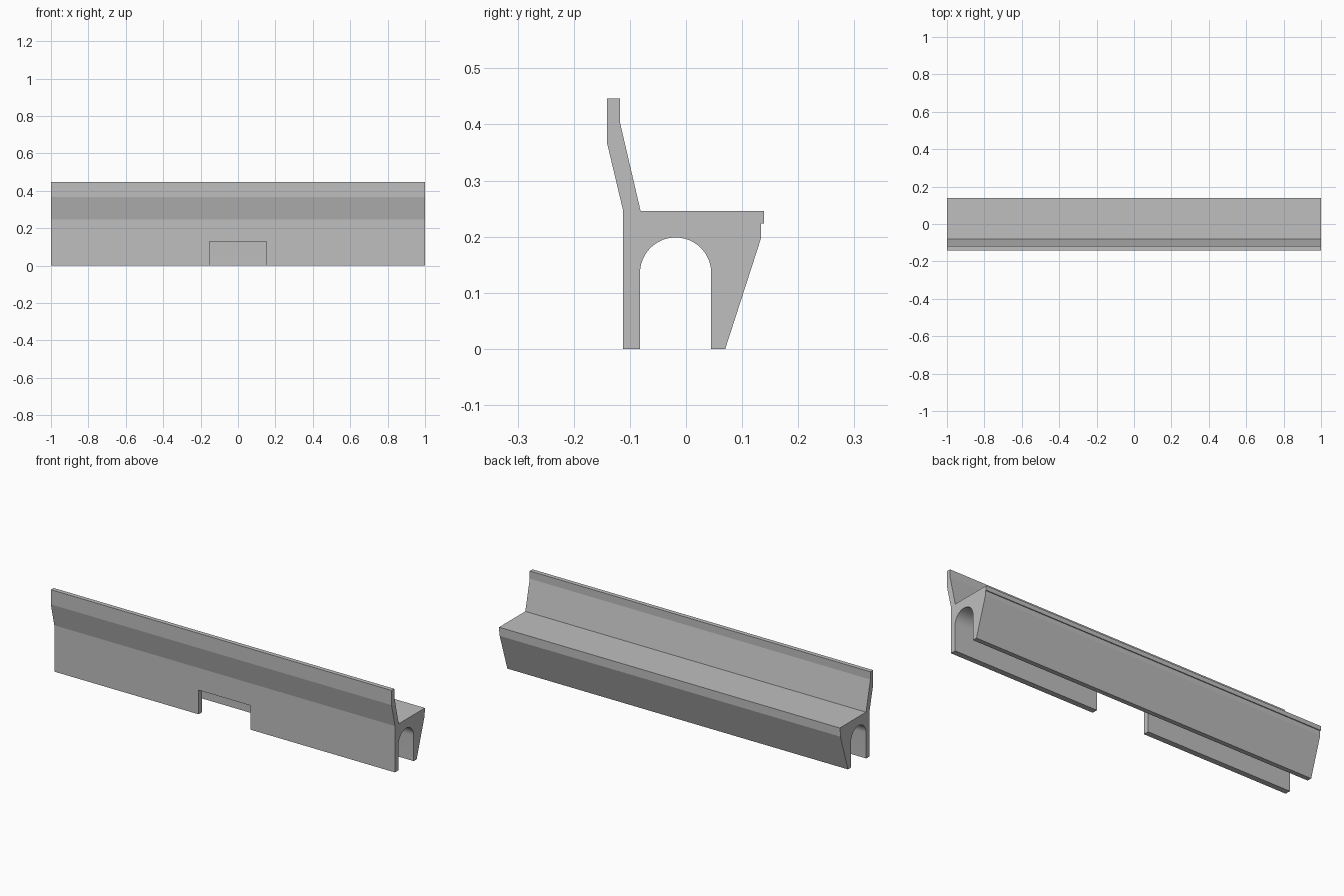
import bpy, bmesh, math

cube = bpy.data.objects.get("Cube")
if cube:
    bpy.data.objects.remove(cube, do_unlink=True)

# Material
grey = bpy.data.materials.new("concrete_grey")
grey.use_nodes = True
colour = (0.52, 0.52, 0.52, 1)
grey.diffuse_color = colour
bsdf = next(n for n in grey.node_tree.nodes if n.type == 'BSDF_PRINCIPLED')
bsdf.inputs["Base Color"].default_value = colour


def extrude_x(name, profile, half_length):
    """Extrude a (y, z) outline symmetrically along x."""
    bm = bmesh.new()
    face = bm.faces.new([bm.verts.new((-half_length, y, z)) for y, z in profile])
    result = bmesh.ops.extrude_face_region(bm, geom=[face])
    moved = [v for v in result["geom"] if isinstance(v, bmesh.types.BMVert)]
    bmesh.ops.translate(bm, verts=moved, vec=(2 * half_length, 0, 0))
    bmesh.ops.recalc_face_normals(bm, faces=bm.faces)
    mesh = bpy.data.meshes.new(name)
    bm.to_mesh(mesh)
    bm.free()
    mesh.materials.append(grey)
    obj = bpy.data.objects.new(name, mesh)
    bpy.context.collection.objects.link(obj)
    return obj


# Arched channel running under the seat
centre, radius, spring, steps = -0.0185, 0.0635, 0.135, 24
arch = [(centre + radius * math.cos(math.pi * i / steps),
         spring + radius * math.sin(math.pi * i / steps)) for i in range(steps + 1)]

# Backrest, seat with lip, and sloping leg in one outline
outline = [
    (-0.112, 0), (-0.112, 0.246), (-0.141, 0.368), (-0.141, 0.446),
    (-0.118, 0.446), (-0.118, 0.405), (-0.081, 0.246), (0.139, 0.246),
    (0.139, 0.223), (0.134, 0.223), (0.134, 0.198), (0.07, 0),
    (centre + radius, 0), *arch, (centre - radius, 0),
]
bench = extrude_x("bench", outline, 1)

# Rectangular opening in the wall below the backrest
cutter = extrude_x("opening_cutter", [(-0.2, -0.1), (-0.04, -0.1), (-0.04, 0.128), (-0.2, 0.128)], 0.153)
cutter.hide_render = True
cutter.hide_set(True)
cut = bench.modifiers.new("opening", 'BOOLEAN')
cut.operation = 'DIFFERENCE'
cut.solver = 'EXACT'
cut.object = cutter

# Apply the cut, drop the cutter, and keep the shallow bends sharp
bpy.ops.object.select_all(action='DESELECT')
bench.select_set(True)
bpy.context.view_layer.objects.active = bench
bpy.ops.object.modifier_apply(modifier=cut.name)
bpy.data.objects.remove(cutter, do_unlink=True)
bpy.ops.object.shade_smooth_by_angle(angle=math.radians(10))
